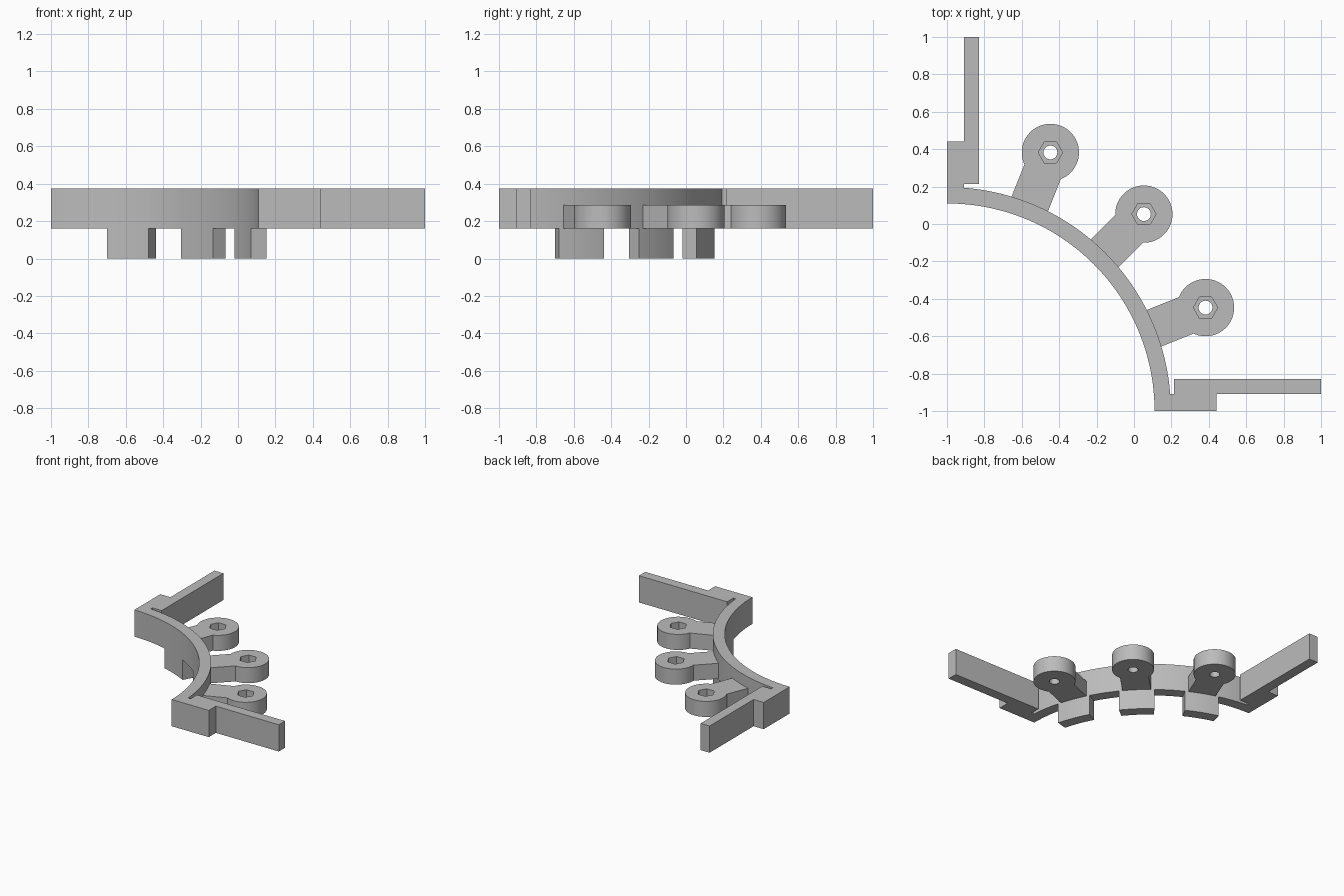
import bpy
import bmesh
from math import cos, sin, radians, sqrt, acos, pi
from mathutils import Vector

if "Cube" in bpy.data.objects:
    bpy.data.objects.remove(bpy.data.objects["Cube"])

grey = bpy.data.materials.new("plain grey")
grey.use_nodes = True
colour = (0.5, 0.5, 0.5, 1)
grey.diffuse_color = colour
grey.node_tree.nodes["Principled BSDF"].inputs["Base Color"].default_value = colour

# The curved band is centred on one corner of the footprint
CORNER = Vector((-1, -1))
INNER, OUTER = 1.11, 1.197
BAND_BOTTOM, BAND_TOP = 0.16, 0.375
LUG_TOP = 0.285
LUG_ANGLES = {"left": 21.8, "middle": 45, "right": 68.2}


def arc(centre, radius, start, end, steps):
    """Points along an arc, angles in radians."""
    angles = [start + (end - start) * i / steps for i in range(steps + 1)]
    return [centre + radius * Vector((cos(a), sin(a))) for a in angles]


def prism(name, outline, bottom, top):
    """Upright solid with the given plan outline."""
    bm = bmesh.new()
    base = bm.faces.new([bm.verts.new((p[0], p[1], bottom)) for p in outline])
    out = bmesh.ops.extrude_face_region(bm, geom=[base])
    moved = [v for v in out["geom"] if isinstance(v, bmesh.types.BMVert)]
    bmesh.ops.translate(bm, verts=moved, vec=(0, 0, top - bottom))
    bmesh.ops.recalc_face_normals(bm, faces=bm.faces)
    mesh = bpy.data.meshes.new(name)
    bm.to_mesh(mesh)
    bm.free()
    obj = bpy.data.objects.new(name, mesh)
    bpy.context.collection.objects.link(obj)
    mesh.materials.append(grey)
    return obj


def activate(obj):
    bpy.ops.object.select_all(action="DESELECT")
    obj.select_set(True)
    bpy.context.view_layer.objects.active = obj


def cut(obj, cutter):
    """Subtract the cutter from the object, then discard it."""
    mod = obj.modifiers.new("cut", "BOOLEAN")
    mod.operation = "DIFFERENCE"
    mod.solver = "EXACT"
    mod.object = cutter
    activate(obj)
    bpy.ops.object.modifier_apply(modifier=mod.name)
    bpy.data.objects.remove(cutter)


parts = []

# Band with an end block and straight arm at each end, mirrored on the diagonal
arm = [(-1, 0.44), (-0.91, 0.44), (-0.91, 1), (-0.83, 1), (-0.83, 0.215), (-0.91, 0.215)]
mirrored_arm = [(y, x) for x, y in reversed(arm)]
start = acos(0.09 / OUTER)
outline = arc(CORNER, INNER, 0, pi / 2, 48) + arm
outline += arc(CORNER, OUTER, start, pi / 2 - start, 44) + mirrored_arm
parts.append(prism("curved_frame", outline, BAND_BOTTOM, BAND_TOP))

for side, degrees in LUG_ANGLES.items():
    angle = radians(degrees)
    along = Vector((cos(angle), sin(angle)))
    across = Vector((-sin(angle), cos(angle)))

    # Tab hanging below the band
    half = radians(6.2)
    outline = arc(CORNER, INNER, angle - half, angle + half, 8)
    outline += arc(CORNER, OUTER, angle + half, angle - half, 8)
    parts.append(prism(side + "_lower_tab", outline, 0, BAND_BOTTOM))

    # Lug: parallel neck running into a round head
    radius, neck = 0.153, 0.105
    centre = CORNER + along * 1.489
    opening = acos(-sqrt(radius ** 2 - neck ** 2) / radius)
    outline = [CORNER + along * 1.186 + across * neck, CORNER + along * 1.186 - across * neck]
    outline += arc(centre, radius, angle - opening, angle + opening, 48)
    lug = prism(side + "_lug", outline, BAND_BOTTOM, LUG_TOP)

    # Bolt hole with a hexagonal nut recess on top
    cut(lug, prism("hole_cutter", arc(centre, 0.037, 0, 2 * pi, 32)[:-1], 0, 1))
    cut(lug, prism("nut_cutter", arc(centre, 0.065, 0, 2 * pi, 6)[:-1], 0.225, 1))
    parts.append(lug)

for obj in parts:
    activate(obj)
    bpy.ops.object.shade_smooth_by_angle(angle=radians(25))
